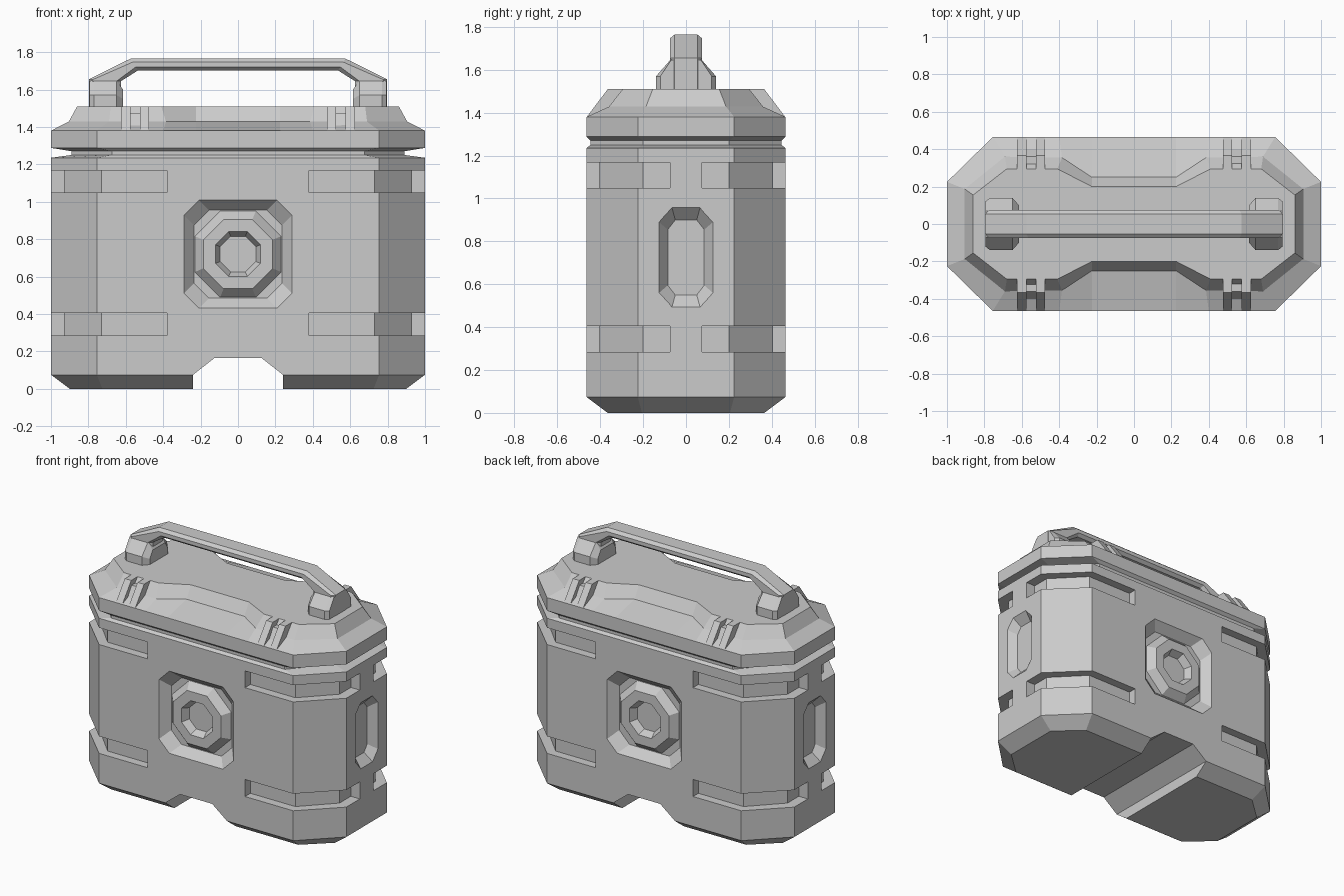
import bpy, bmesh
from mathutils import Vector

old = bpy.data.objects.get("Cube")
if old:
    bpy.data.objects.remove(old, do_unlink=True)

grey = bpy.data.materials.new("plain grey")
grey.use_nodes = True
grey.diffuse_color = (0.6, 0.6, 0.6, 1)
grey.node_tree.nodes["Principled BSDF"].inputs["Base Color"].default_value = (0.6, 0.6, 0.6, 1)


def loft(bm, rings):
    """Skin a row of equal-length rings and cap both ends."""
    loops = [[bm.verts.new(p) for p in r] for r in rings]
    n = len(loops[0])
    faces = [bm.faces.new(loops[0]), bm.faces.new(loops[-1])]
    for a, b in zip(loops, loops[1:]):
        for i in range(n):
            j = (i + 1) % n
            faces.append(bm.faces.new((a[i], a[j], b[j], b[i])))
    bmesh.ops.recalc_face_normals(bm, faces=faces)


def finish(bm, name):
    mesh = bpy.data.meshes.new(name)
    bm.to_mesh(mesh)
    bm.free()
    mesh.materials.append(grey)
    obj = bpy.data.objects.new(name, mesh)
    bpy.context.collection.objects.link(obj)
    return obj


def part(name, rings):
    bm = bmesh.new()
    loft(bm, rings)
    return finish(bm, name)


def around(quarter):
    """Mirror a first-quadrant outline into a full loop."""
    back = quarter[::-1]
    return (quarter + [(-x, y) for x, y in back]
            + [(-x, -y) for x, y in quarter] + [(x, -y) for x, y in back])


def level(quarter, z):
    return [(x, y, z) for x, y in around(quarter)]


def octagon(hx, hy, cx, cy):
    return around([(hx, hy - cy), (hx - cx, hy)])


def facing_y(pts, y, zc):
    return [(x, y, z + zc) for x, z in pts]


def facing_x(pts, x, zc=0):
    return [(x, y, z + zc) for y, z in pts]


# Body shell with chamfered foot and narrow neck
outer = [(1, 0.225), (0.755, 0.465)]
foot = [(0.9, 0.205), (0.725, 0.365)]
neck = [(0.89, 0.2), (0.675, 0.445)]
body = part("body", [level(foot, 0), level(outer, 0.075), level(outer, 1.235),
                     level(neck, 1.25), level(neck, 1.3)])

# Cutters: corner grooves, medallion recesses, end recesses, foot notch
MID = 0.72
cut = bmesh.new()
groove = [(0.38, 0.405), (0.73, 0.405), (0.93, 0.2), (0.93, 0.075),
          (1.1, 0.075), (1.1, 0.6), (0.38, 0.6)]
for sx in (-1, 1):
    for sy in (-1, 1):
        for low, high in ((0.285, 0.405), (1.05, 1.168)):
            loft(cut, [[(sx * x, sy * y, z) for x, y in groove] for z in (low, high)])
for s in (-1, 1):
    loft(cut, [facing_y(octagon(0.235, 0.235, 0.08, 0.08), s * 0.405, MID),
               facing_y(octagon(0.32, 0.32, 0.08, 0.08), s * 0.5, MID)])
    loft(cut, [facing_x(octagon(0.085, 0.175, 0.035, 0.045), s * 0.945, 0.725),
               facing_x(octagon(0.147, 0.263, 0.073, 0.08), s * 1.03, 0.725)])
notch = [(-0.24, -0.1), (-0.24, 0.075), (-0.125, 0.165),
         (0.125, 0.165), (0.24, 0.075), (0.24, -0.1)]
loft(cut, [facing_y(notch, y, 0) for y in (-0.6, 0.6)])
cutter = finish(cut, "body_cutter")
cutter.hide_render = True

mod = body.modifiers.new("cuts", "BOOLEAN")
mod.operation = "DIFFERENCE"
mod.solver = "EXACT"
mod.object = cutter
bpy.context.view_layer.objects.active = body
bpy.ops.object.modifier_apply(modifier=mod.name)
bpy.data.objects.remove(cutter, do_unlink=True)

# Lid with stepped top and waisted middle
rim = outer + [(0.4, 0.465), (0.225, 0.465)]
lip = neck + [(0.4, 0.445), (0.225, 0.445)]
step = [(0.905, 0.187), (0.69, 0.36), (0.385, 0.355), (0.225, 0.25)]
top = [(0.86, 0.155), (0.68, 0.295), (0.41, 0.295), (0.225, 0.2)]
part("lid", [level(lip, 1.27), level(rim, 1.288), level(rim, 1.38),
             level(step, 1.428), level(top, 1.51)])

# Round medallions on front and back
for s, side in ((-1, "front"), (1, "back")):
    rings = []
    for r, y in ((0.235, 0.4), (0.185, 0.455), (0.12, 0.455), (0.095, 0.405)):
        c = r * 0.586
        rings.append(facing_y(octagon(r, r, c, c), s * y, MID))
    part(side + "_medallion", rings)

# Clips on both long edges of the lid
bar = [(0.463, 1.38), (0.365, 1.51), (0.28, 1.51), (0.28, 1.38)]
bridge = [(0.41, 1.395), (0.36, 1.475), (0.28, 1.475), (0.28, 1.395)]
for sx, lr in ((-1, "right"), (1, "left")):
    for sy, fb in ((-1, "front"), (1, "back")):
        clip = bmesh.new()
        for shape, a, b in ((bar, 0.475, 0.525), (bridge, 0.525, 0.575), (bar, 0.575, 0.625)):
            loft(clip, [[(sx * x, sy * y, z) for y, z in shape] for x in (a, b)])
        finish(clip, f"{fb}_{lr}_clip")

# Handle bar swept over the lid with chamfered section
stations = [((0.797, 1.5), (0.625, 1.5)), ((0.797, 1.655), (0.625, 1.645)),
            ((0.575, 1.765), (0.535, 1.702))]
path = stations + [((-o[0], o[1]), (-i[0], i[1])) for o, i in stations[::-1]]
HALF, CH = 0.075, 0.022
rings = []
for o, i in path:
    o, i = Vector(o), Vector(i)
    step_in = (i - o).normalized() * CH
    a, b = o + step_in, i - step_in
    side = [(o, HALF - CH), (a, HALF), (b, HALF), (i, HALF - CH)]
    rings.append([(p.x, y, p.y) for p, y in side]
                 + [(p.x, -y, p.y) for p, y in side[::-1]])
part("handle", rings)


# Flared pads at the handle ends
def pad_ring(x, y, shoulder, peak):
    half = [(y, 1.5), (y, shoulder), (0.07, peak)]
    return facing_x(half + [(-b, z) for b, z in half[::-1]], x)


for s, lr in ((-1, "right"), (1, "left")):
    part(lr + "_handle_pad", [pad_ring(s * 0.615, 0.1, 1.55, 1.6),
                              pad_ring(s * 0.65, 0.14, 1.57, 1.65),
                              pad_ring(s * 0.77, 0.14, 1.57, 1.65),
                              pad_ring(s * 0.795, 0.12, 1.57, 1.645)])
